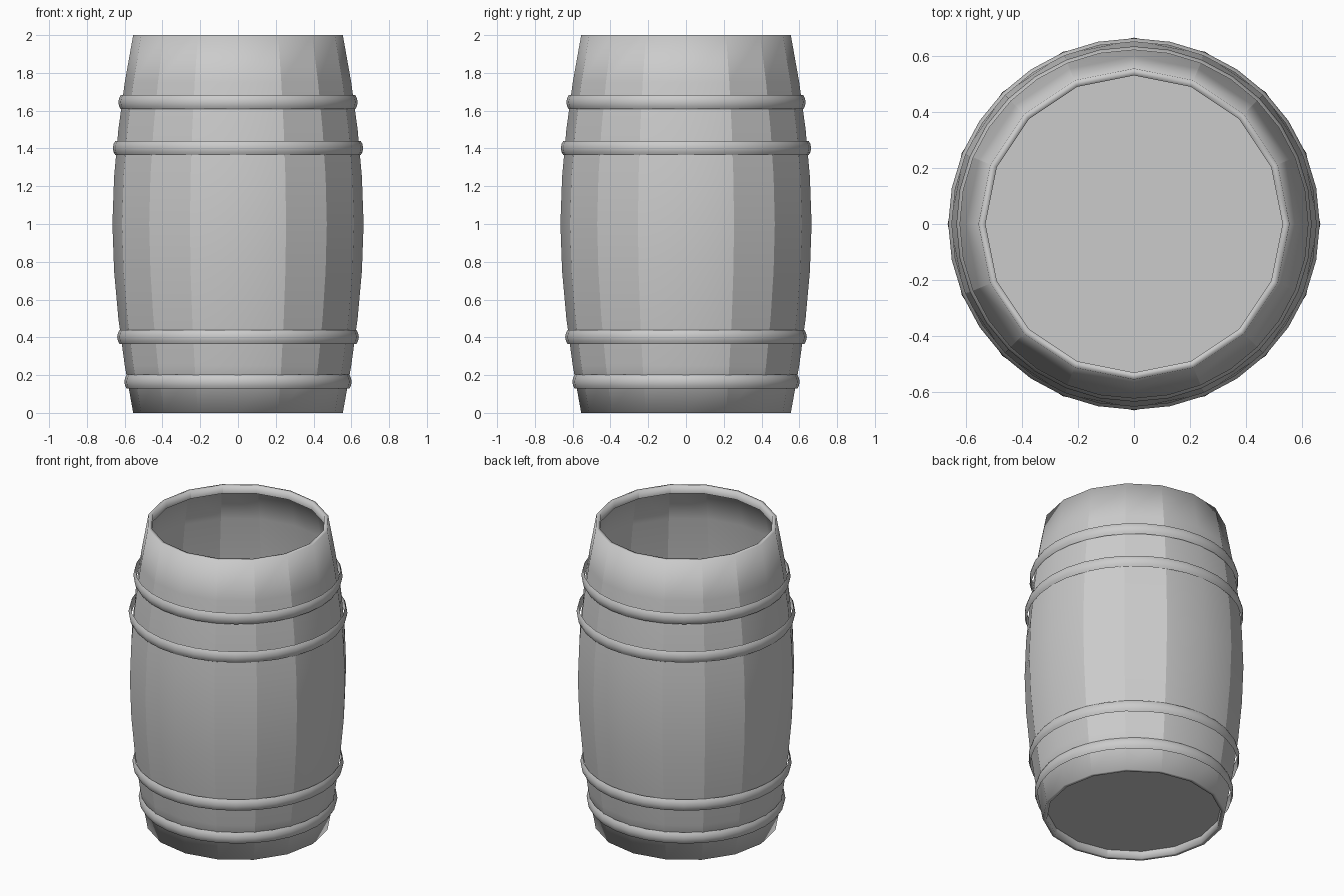
import bpy, bmesh, math

if "Cube" in bpy.data.objects:
    bpy.data.objects.remove(bpy.data.objects["Cube"])

grey = bpy.data.materials.new("grey")
grey.diffuse_color = (0.6, 0.6, 0.6, 1)
grey.use_nodes = True
grey.node_tree.nodes["Principled BSDF"].inputs["Base Color"].default_value = grey.diffuse_color


def lathe(name, profile, sides):
    """Spin (radius, height) points around z; return the object's bmesh and mesh."""
    mesh = bpy.data.meshes.new(name)
    obj = bpy.data.objects.new(name, mesh)
    bpy.context.collection.objects.link(obj)
    mesh.materials.append(grey)
    bm = bmesh.new()
    rings = []
    for r, z in profile:
        rings.append([bm.verts.new((r * math.cos(2 * math.pi * i / sides),
                                    r * math.sin(2 * math.pi * i / sides), z))
                      for i in range(sides)])
    for low, high in zip(rings, rings[1:]):
        for i in range(sides):
            j = (i + 1) % sides
            bm.faces.new((low[i], low[j], high[j], high[i]))
    for f in bm.faces:
        f.smooth = True
    return bm, mesh, rings


def belly(z):
    """Bulging radius of the barrel at a height."""
    return 0.555 + 0.11 * (1 - abs(z - 1) ** 1.8)


# Barrel body: recessed floor, bottom rim, bulging staves, top rim and lip
STEPS = 8
profile = [(0.53, 0.05), (0.53, 0)]
profile += [(belly(2 * k / STEPS), 2 * k / STEPS) for k in range(STEPS + 1)]
profile += [(0.53, 2), (0.53, 1.95)]
bm, mesh, rings = lathe("barrel_body", profile, 16)
floor = bm.faces.new(list(reversed(rings[0])))
floor.smooth = False

# Keep stave joints crisp, except the ones on the x and y axes
for e in bm.edges:
    a, b = e.verts
    if abs(a.co.z - b.co.z) > 0.01:
        on_axis = min(abs(a.co.x), abs(a.co.y)) < 0.001
        e.smooth = on_axis
    elif len(e.link_faces) == 2:
        e.smooth = e.calc_face_angle() < math.radians(30)
bm.to_mesh(mesh)
bm.free()

# Hoops: thin rounded bands (centre height, outer radius)
for n, (z, r) in enumerate([(0.165, 0.602), (0.402, 0.64), (1.402, 0.663), (1.645, 0.634)]):
    half = 0.037
    band = [(r - 0.013 * (abs(t) ** 2), z + half * t) for t in (-1, -0.6, 0, 0.6, 1)]
    bm, mesh, rings = lathe("hoop_%d" % (n + 1), band, 32)
    bm.to_mesh(mesh)
    bm.free()
